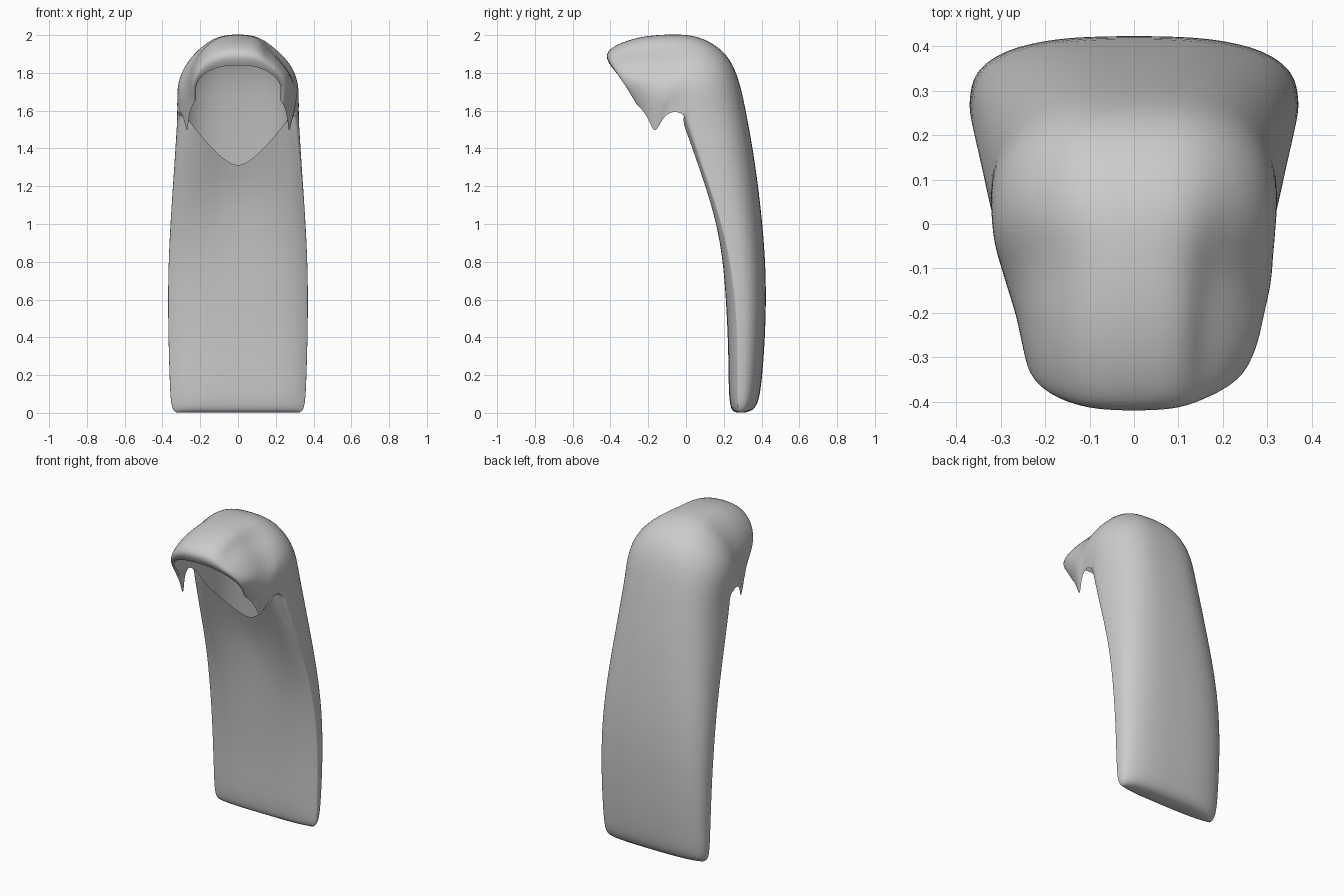
import bpy, bmesh, math

if "Cube" in bpy.data.objects:
    bpy.data.objects.remove(bpy.data.objects["Cube"])

# Stations along the hair: crown (y, z), side edge (y, z), half width
STATIONS = [
    (0.33, 0.00, 0.28, 0.00, 0.325),
    (0.378, 0.03, 0.275, 0.02, 0.355),
    (0.40, 0.14, 0.275, 0.14, 0.362),
    (0.42, 0.40, 0.275, 0.40, 0.370),
    (0.427, 0.70, 0.255, 0.70, 0.373),
    (0.407, 1.00, 0.195, 1.00, 0.360),
    (0.370, 1.30, 0.10, 1.26, 0.342),
    (0.340, 1.48, 0.045, 1.42, 0.332),
    (0.310, 1.64, 0.008, 1.52, 0.325),
    (0.275, 1.79, -0.01, 1.575, 0.318),
    (0.22, 1.90, -0.05, 1.60, 0.308),
    (0.12, 1.975, -0.10, 1.585, 0.298),
    (0.02, 2.004, -0.135, 1.54, 0.282),
    (-0.08, 2.006, -0.165, 1.47, 0.268),
    (-0.20, 2.00, -0.20, 1.56, 0.262),
    (-0.31, 1.975, -0.235, 1.61, 0.250),
    (-0.40, 1.935, -0.26, 1.63, 0.240),
    (-0.43, 1.89, -0.27, 1.645, 0.232),
    (-0.40, 1.84, -0.26, 1.66, 0.218),
]
N = 18          # columns across
CLOSED = 10     # the first stations also carry a front sheet


def spow(v, e):
    return math.copysign(abs(v) ** e, v)


bm = bmesh.new()
outer, front = [], []
for i, (cy, cz, ey, ez, w) in enumerate(STATIONS):
    n = 2.8 if i < 13 else 2.65
    row = []
    for j in range(N + 1):
        a = math.pi * (1 - j / N)
        s, h = spow(math.cos(a), 2 / n), abs(math.sin(a)) ** (2 / n)
        if j in (0, N):
            s, h = (-1 if j == 0 else 1), 0
        x, y, z = w * s, ey + (cy - ey) * h, ez + (cz - ez) * h
        # hood sides belly out a little above the strand tips
        if i > 8 and 0 < h < 0.9:
            b = 0.012 * (i - 8) if i < 11 else 0.03 if i < 14 else 0.012
            x += math.copysign(b, x) * math.sin(math.pi * h / 0.9)
        # parted fold on the right side of the fringe
        if i > 11 and s > 0:
            k = (0.4, 0.8, 1, 1, 0.6, 0.3, 0.1)[i - 12]
            x += k * (0.036 * math.exp(-((h - 0.4) / 0.2) ** 2)
                      - 0.028 * math.exp(-((h - 0.83) / 0.1) ** 2))
        row.append(bm.verts.new((x, y, z)))
    outer.append(row)

# Front sheet of the long back hair, ending in a rounded V at the neck
edge_top = STATIONS[CLOSED - 1][3]
for i in range(CLOSED):
    cy, cz, ey, ez, w = STATIONS[i]
    row = [outer[i][0]]
    for j in range(1, N):
        s = outer[4][j].co.x / STATIONS[4][4]
        top = 1.295 + (edge_top - 1.295) * abs(s) ** 1.35
        z = ez * top / edge_top
        hollow = 0.07 * max(0, min(1, (z - 0.7) / 0.5)) * (1 - s * s) ** 1.5
        # edge depth at this height
        yy = ey
        for p, q in zip(STATIONS[:CLOSED], STATIONS[1:CLOSED]):
            if p[3] <= z <= q[3]:
                yy = p[2] + (q[2] - p[2]) * (z - p[3]) / (q[3] - p[3])
        bulge = (0.02, 0.04, 0.05)[min(i, 2)] * (1 - abs(s) ** 5)
        # upper side strips curl inward round the face
        curl = 1 - 0.12 * max(0, (i - 5) / 4)
        row.append(bm.verts.new((w * s * curl, yy - bulge + hollow, z)))
    row.append(outer[i][N])
    front.append(row)


def skin(rows, flip):
    for a, b in zip(rows, rows[1:]):
        for j in range(N):
            f = [a[j], a[j + 1], b[j + 1], b[j]]
            bm.faces.new(f[::-1] if flip else f)


skin(outer, True)
skin(front, False)

# Closed lower end
for j in range(N):
    quad = [outer[0][j], outer[0][j + 1], front[0][j + 1], front[0][j]]
    bm.faces.new(list(dict.fromkeys(quad)))

bmesh.ops.recalc_face_normals(bm, faces=bm.faces)
back = min(bm.faces, key=lambda f: (f.calc_center_median() - outer[4][N // 2].co).length)
if back.normal.y < 0:
    bmesh.ops.reverse_faces(bm, faces=bm.faces)
for f in bm.faces:
    f.smooth = True

mesh = bpy.data.meshes.new("long_hair")
bm.to_mesh(mesh)
bm.free()
hair = bpy.data.objects.new("long_hair", mesh)
bpy.context.collection.objects.link(hair)
sub = hair.modifiers.new("smooth", 'SUBSURF')
sub.levels = sub.render_levels = 2
